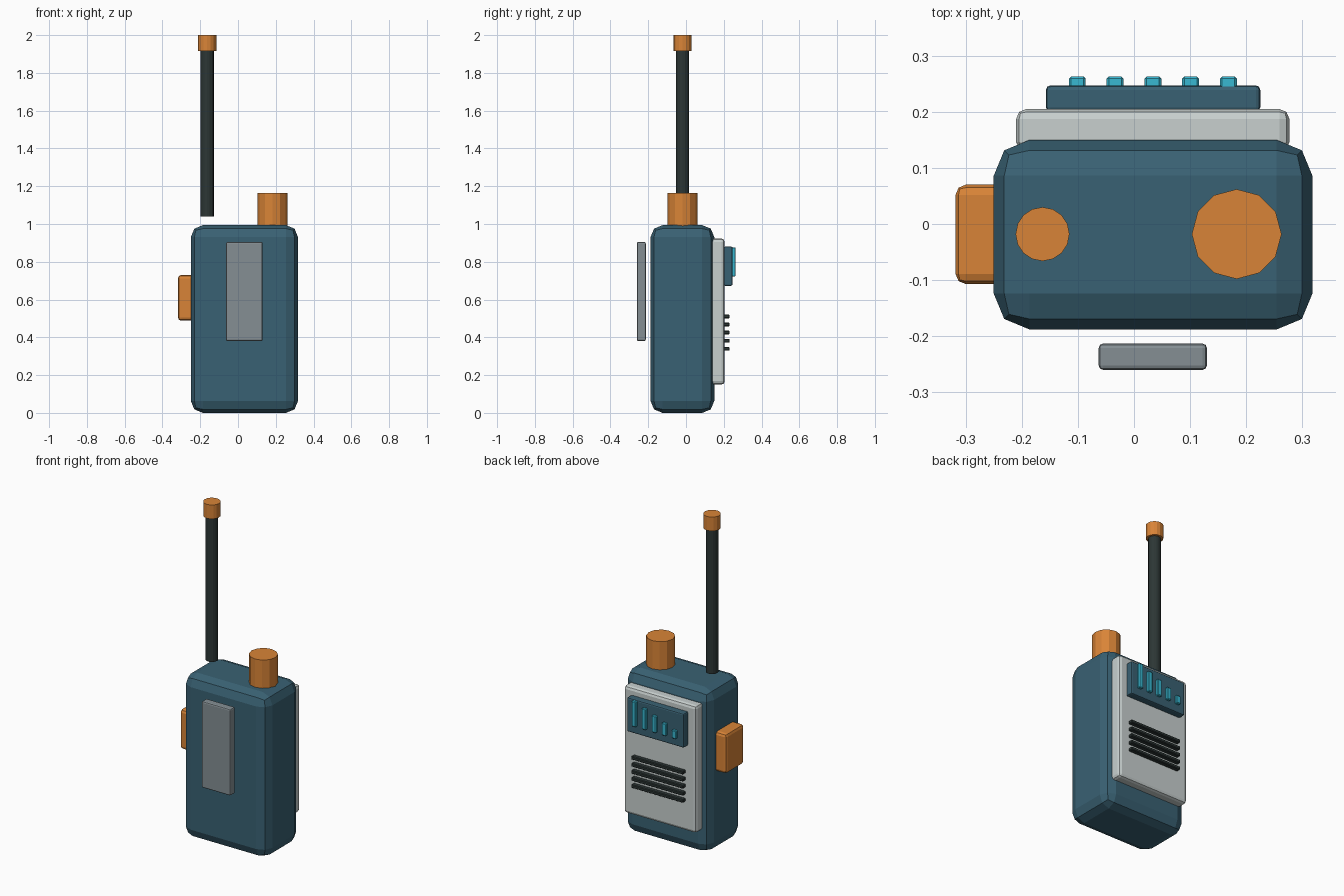
import bpy
import math

if "Cube" in bpy.data.objects:
    bpy.data.objects.remove(bpy.data.objects["Cube"])


def material(name, r, g, b):
    """Flat material from 0-255 display values."""
    def lin(c):
        c /= 255
        return c / 12.92 if c <= 0.04045 else ((c + 0.055) / 1.055) ** 2.4
    m = bpy.data.materials.new(name)
    m.diffuse_color = (lin(r), lin(g), lin(b), 1)
    m.use_nodes = True
    m.node_tree.nodes["Principled BSDF"].inputs["Base Color"].default_value = m.diffuse_color
    return m


BLUE = material("slate_blue", 57, 97, 115)
ORANGE = material("orange", 217, 132, 55)
LIGHT = material("light_grey", 200, 208, 207)
GREY = material("mid_grey", 133, 143, 148)
DARK = material("near_black", 44, 54, 53)
TEAL = material("teal", 56, 184, 210)


def finish(ob, name, mat, bevel=0, segments=1):
    ob.name = name
    ob.data.materials.append(mat)
    if bevel:
        mod = ob.modifiers.new("bevel", 'BEVEL')
        mod.width = bevel
        mod.segments = segments
        mod.limit_method = 'ANGLE'
    return ob


def box(name, mat, x, y, z, bevel=0, segments=1):
    """Box given by its (low, high) range on each axis."""
    bpy.ops.mesh.primitive_cube_add(size=1)
    ob = bpy.context.object
    for v in ob.data.vertices:
        v.co = [r[0] if c < 0 else r[1] for c, r in zip(v.co, (x, y, z))]
    return finish(ob, name, mat, bevel, segments)


def cylinder(name, mat, x, radius, z0, z1, sides):
    bpy.ops.mesh.primitive_cylinder_add(
        vertices=sides, radius=radius, depth=z1 - z0,
        location=(x, -0.018, (z0 + z1) / 2))
    return finish(bpy.context.object, name, mat)


# Main case with chamfered edges
box("case", BLUE, (-0.25, 0.318), (-0.188, 0.15), (0.003, 0.997), 0.064, 2)

# Antenna, its tip and the dial on top
cylinder("antenna", DARK, -0.163, 0.035, 1.04, 1.92, 16)
cylinder("antenna_tip", ORANGE, -0.163, 0.048, 1.915, 2.0, 16)
cylinder("dial", ORANGE, 0.183, 0.08, 0.99, 1.165, 12)

# Side talk button and belt clip
box("talk_button", ORANGE, (-0.318, -0.22), (-0.107, 0.07), (0.488, 0.73), 0.018, 2)
box("belt_clip", GREY, (-0.063, 0.13), (-0.26, -0.213), (0.38, 0.905), 0.008, 2)

# Face panel and raised display
box("face_panel", LIGHT, (-0.21, 0.277), (0.128, 0.205), (0.15, 0.923), 0.018, 2)
box("display", BLUE, (-0.157, 0.225), (0.2, 0.247), (0.673, 0.88), 0.008, 2)

# Signal bars growing towards +x, and speaker slats
for i in range(5):
    cx = -0.101 + 0.0673 * i
    box(f"signal_bar_{i + 1}", TEAL, (cx - 0.015, cx + 0.015), (0.235, 0.263),
        (0.722, 0.772 + 0.026 * i), 0.004)
    cz = 0.339 + 0.043 * i
    box(f"speaker_slat_{i + 1}", DARK, (-0.141, 0.209), (0.195, 0.231),
        (cz - 0.01, cz + 0.01), 0.004)

# Rest the case on the ground
bpy.data.objects["case"].location.z = -0.003
